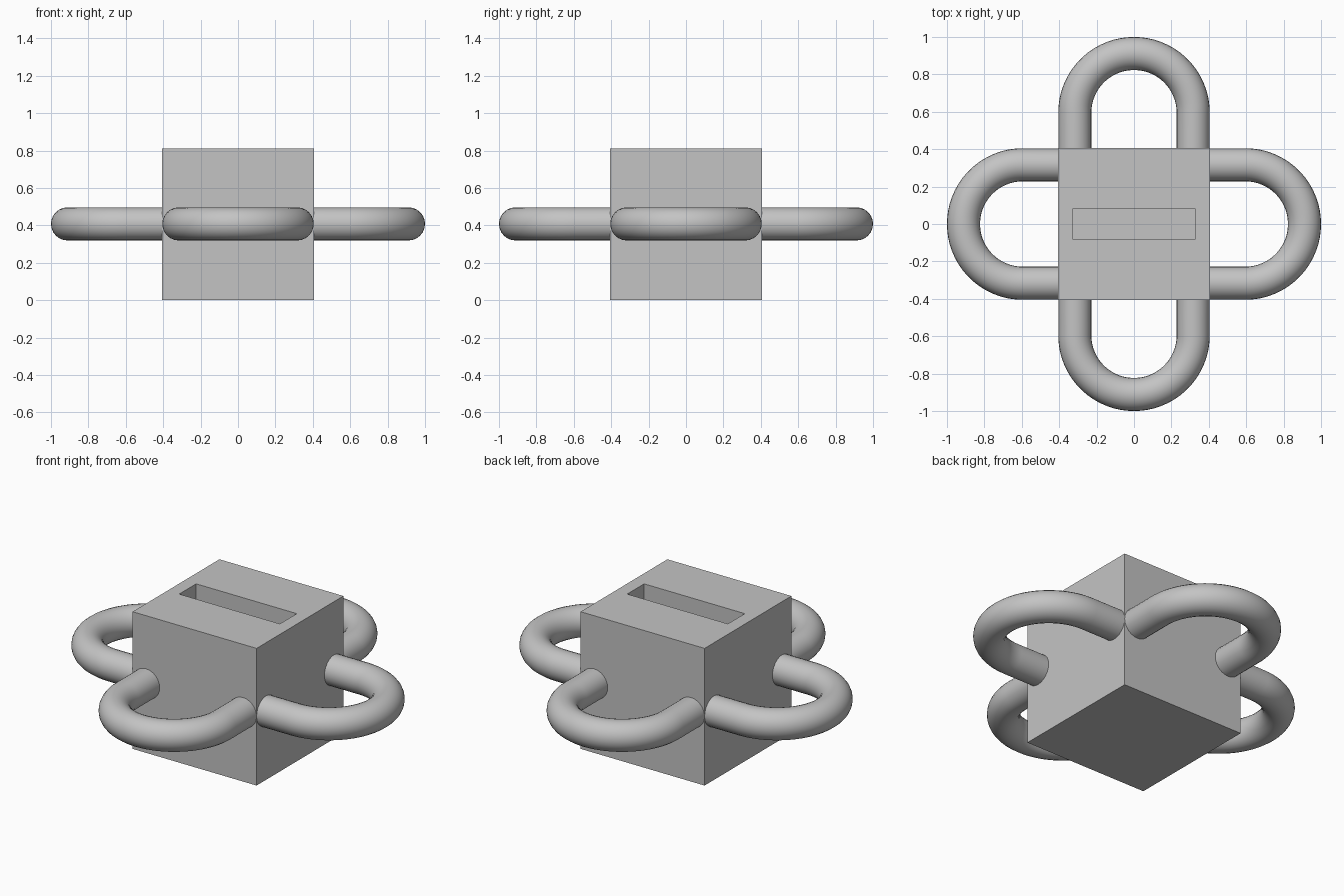
import bpy, bmesh, math
from mathutils import Vector

old = bpy.data.objects.get("Cube")
if old:
    bpy.data.objects.remove(old, do_unlink=True)

HALF = 0.405        # half the width of the box
TUBE = 0.0885       # radius of the handle tube
BEND = HALF - TUBE  # radius of the handle bend

# Material
grey = bpy.data.materials.new("plain grey")
grey.use_nodes = True
color = (0.55, 0.55, 0.55, 1)
grey.diffuse_color = color
grey.node_tree.nodes["Principled BSDF"].inputs["Base Color"].default_value = color


def add_object(name, data):
    obj = bpy.data.objects.new(name, data)
    bpy.context.collection.objects.link(obj)
    data.materials.append(grey)
    return obj


# Box with a deep slot sunk into its top
bm = bmesh.new()
bmesh.ops.create_cube(bm, size=2 * HALF)
bmesh.ops.translate(bm, verts=bm.verts, vec=(0, 0, HALF))
bm.normal_update()
top = max(bm.faces, key=lambda f: f.calc_center_median().z)
bmesh.ops.inset_individual(bm, faces=[top], thickness=0.1)
for v in top.verts:
    v.co.x = math.copysign(0.329, v.co.x)
    v.co.y = math.copysign(0.079, v.co.y)
bm.normal_update()
bmesh.ops.inset_individual(bm, faces=[top], thickness=0, depth=-0.4)
mesh = bpy.data.meshes.new("slotted_box")
bm.to_mesh(mesh)
bm.free()
add_object("slotted_box", mesh)


# U-shaped handles, one on each side
def add_handle(name, turn):
    curve = bpy.data.curves.new(name, "CURVE")
    curve.dimensions = "3D"
    curve.bevel_depth = TUBE
    curve.bevel_resolution = 10
    curve.use_fill_caps = True
    start, steps = HALF - 0.01, 48
    path = [Vector((BEND, start, 0))]
    for i in range(steps + 1):
        a = math.pi * i / steps
        path.append(Vector((BEND * math.cos(a), 1 - HALF + BEND * math.sin(a), 0)))
    path.append(Vector((-BEND, start, 0)))
    spline = curve.splines.new("POLY")
    spline.points.add(len(path) - 1)
    for point, co in zip(spline.points, path):
        point.co = (*co, 1)
    spline.use_smooth = True
    obj = add_object(name, curve)
    obj.location.z = HALF + 0.003
    obj.rotation_euler.z = turn
    bpy.ops.object.select_all(action="DESELECT")
    obj.select_set(True)
    bpy.context.view_layer.objects.active = obj
    bpy.ops.object.convert(target="MESH")
    bpy.ops.object.shade_smooth_by_angle(angle=math.radians(40))


for i, side in enumerate(("back", "right", "front", "left")):
    add_handle(side + "_handle", i * math.pi / 2)
